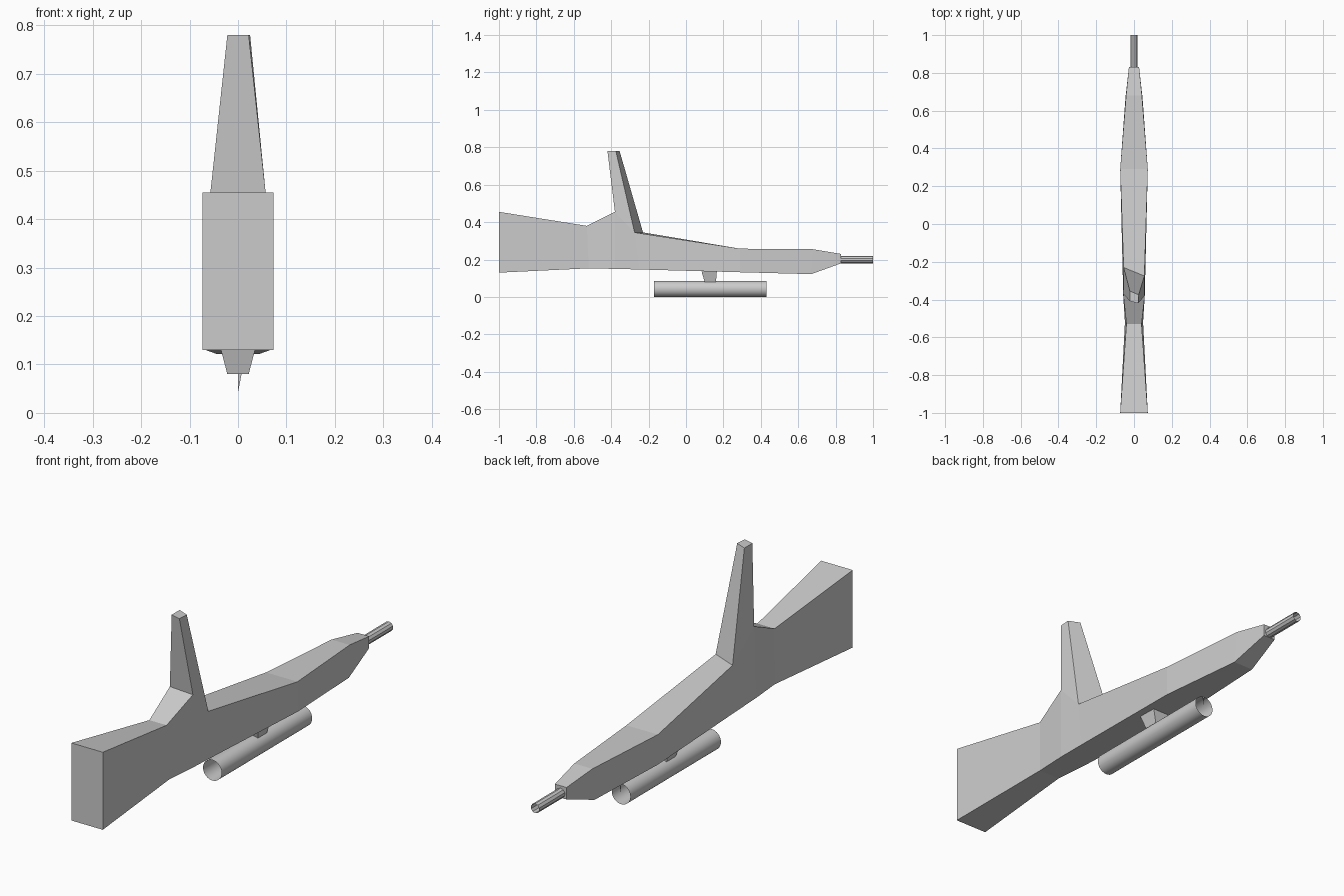
import bpy, bmesh
from math import sin, cos, tau

if "Cube" in bpy.data.objects:
    bpy.data.objects.remove(bpy.data.objects["Cube"])


def finish(name, bm, smooth=False):
    bmesh.ops.recalc_face_normals(bm, faces=bm.faces)
    mesh = bpy.data.meshes.new(name)
    bm.to_mesh(mesh)
    bm.free()
    obj = bpy.data.objects.new(name, mesh)
    bpy.context.collection.objects.link(obj)
    if smooth:
        bpy.context.view_layer.objects.active = obj
        obj.select_set(True)
        bpy.ops.object.shade_smooth_by_angle()
        obj.select_set(False)
    return obj


def bridge(bm, a, b, skip=()):
    n = len(a)
    for i in range(n):
        if i not in skip:
            bm.faces.new((a[i], a[(i + 1) % n], b[(i + 1) % n], b[i]))


def open_tube(name, radius, y0, y1, z, sides, wedge=False):
    bm = bmesh.new()
    rings = [[bm.verts.new((radius * sin(tau * i / sides), y, z + radius * cos(tau * i / sides)))
              for i in range(sides)] for y in (y0, y1)]
    bridge(bm, *rings)
    if wedge:  # single leftover segment of the end cap
        bm.faces.new((bm.verts.new((0, y1, z)), rings[1][0], rings[1][1]))
    return finish(name, bm, smooth=sides > 12)


# Body: bottom y, bottom z, bottom half width, top y left, top y right, top z, top half width
stations = [
    (-1.00, 0.130, 0.073, -1.00, -1.00, 0.455, 0.073),
    (-0.52, 0.153, 0.048, -0.53, -0.53, 0.380, 0.040),
    (-0.38, 0.150, 0.057, -0.37, -0.38, 0.455, 0.057),
    (-0.25, 0.147, 0.060, -0.23, -0.275, 0.345, 0.055),
    (0.29, 0.132, 0.073, 0.29, 0.29, 0.258, 0.073),
    (0.67, 0.122, 0.045, 0.68, 0.68, 0.255, 0.042),
    (0.83, 0.180, 0.027, 0.83, 0.83, 0.230, 0.027),
]
bm = bmesh.new()
rings = []
for yb, zb, wb, yl, yr, zt, wt in stations:
    rings.append([bm.verts.new(p) for p in
                  ((-wb, yb, zb), (wb, yb, zb), (wt, yr, zt), (-wt, yl, zt))])
for i in range(len(rings) - 1):
    bridge(bm, rings[i], rings[i + 1], skip=(2,) if i == 2 else ())
bm.faces.new(rings[0])
bm.faces.new(rings[-1])

# Tapered upright magazine growing out of the gap in the body top
base = [rings[2][3], rings[2][2], rings[3][2], rings[3][3]]
tip = [bm.verts.new((x, y, 0.78)) for x, y in
       ((-0.022, -0.408), (0.022, -0.42), (0.025, -0.375), (-0.022, -0.355))]
bridge(bm, base, tip)
bm.faces.new(tip)
finish("body_with_magazine", bm)

# Small tapered bracket under the body
bm = bmesh.new()
low, high = ([bm.verts.new((x, y, z)) for x, y in ((-w, y0), (w, y0), (w, y1), (-w, y1))]
             for w, y0, y1, z in ((0.022, 0.10, 0.16, 0.08), (0.037, 0.083, 0.165, 0.137)))
bridge(bm, low, high)
bm.faces.new(low)
finish("tube_bracket", bm)

# Open tubes
open_tube("under_tube", 0.043, -0.17, 0.43, 0.043, 32, wedge=True)
open_tube("barrel", 0.02, 0.83, 1.0, 0.2, 10)
